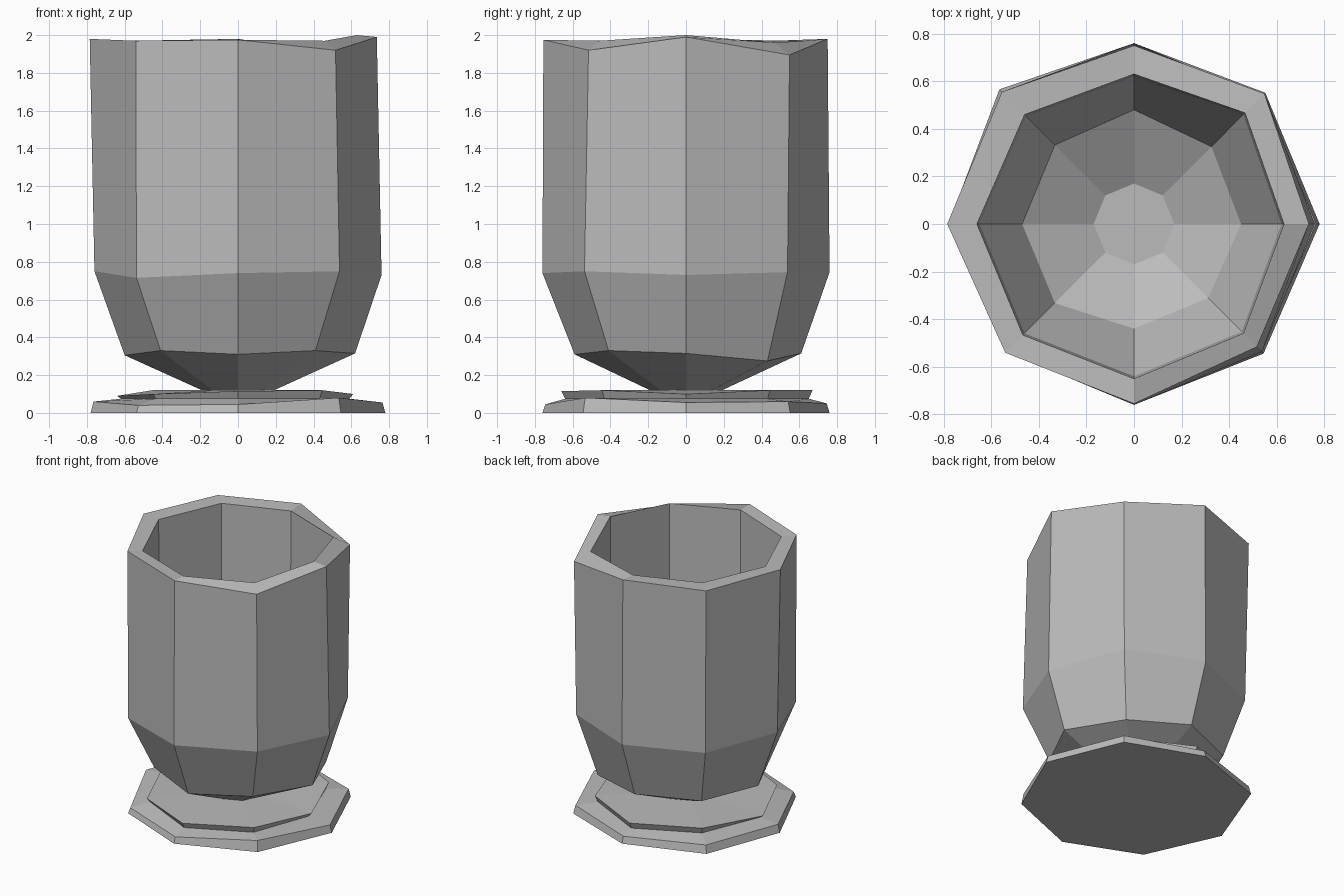
import bpy
import bmesh
import math

SIDES = 8

default_cube = bpy.data.objects.get("Cube")
if default_cube:
    bpy.data.objects.remove(default_cube, do_unlink=True)

stone = bpy.data.materials.new("plain_grey_stone")
stone.use_nodes = True
stone.diffuse_color = (0.5, 0.5, 0.5, 1)
shader = stone.node_tree.nodes["Principled BSDF"]
shader.inputs["Base Color"].default_value = stone.diffuse_color
shader.inputs["Roughness"].default_value = 0.9


def per_corner(value):
    """Expand one number to every corner of an octagon."""
    return value if isinstance(value, list) else [value] * SIDES


def add_ring(bm, radius, height, twist=0.0):
    """Corners run anticlockwise from the +x side."""
    corners = zip(per_corner(radius), per_corner(height))
    ring = []
    for i, (r, z) in enumerate(corners):
        angle = math.tau * i / SIDES + twist
        ring.append(bm.verts.new((r * math.cos(angle), r * math.sin(angle), z)))
    return ring


def build_faceted(name, profile):
    """Skin a stack of uneven octagonal rings and cap both ends."""
    bm = bmesh.new()
    rings = [add_ring(bm, *row) for row in profile]
    for lower, upper in zip(rings, rings[1:]):
        for i in range(SIDES):
            j = (i + 1) % SIDES
            bm.faces.new((lower[i], lower[j], upper[j], upper[i]))
    bm.faces.new(list(reversed(rings[0])))
    bm.faces.new(rings[-1])
    bmesh.ops.recalc_face_normals(bm, faces=bm.faces)
    mesh = bpy.data.meshes.new(name)
    bm.to_mesh(mesh)
    bm.free()
    mesh.materials.append(stone)
    obj = bpy.data.objects.new(name, mesh)
    bpy.context.collection.objects.link(obj)
    return obj


# Stepped foot: wide slab, shallow ledge, thin upper tier, raised centre
slab_radius = [0.78, 0.78, 0.76, 0.8, 0.78, 0.76, 0.76, 0.77]
slab_top = [0.055, 0.06, 0.05, 0.06, 0.06, 0.04, 0.045, 0.08]
tier_radius = [0.61, 0.63, 0.67, 0.64, 0.64, 0.63, 0.66, 0.63]
tier_top = [0.1, 0.12, 0.12, 0.12, 0.09, 0.1, 0.115, 0.12]
build_faceted("foot", [
    (slab_radius, 0),
    ([r - 0.015 for r in slab_radius], slab_top),
    ([r - 0.02 for r in tier_radius], 0.075),
    (tier_radius, tier_top),
    (0.17, 0.12),
    (0.13, 0.135),
])

# Hollow cup: outer wall upwards, over the rim, inner wall down to the floor
belly_low = [0.62, 0.61, 0.61, 0.61, 0.6, 0.58, 0.59, 0.58]
belly_low_z = [0.315, 0.275, 0.315, 0.31, 0.305, 0.33, 0.31, 0.33]
belly_high_z = [0.73, 0.745, 0.745, 0.74, 0.75, 0.715, 0.74, 0.75]
rim_radius = [0.735, 0.775, 0.75, 0.785, 0.785, 0.765, 0.755, 0.73]
rim_z = [1.99, 1.895, 1.98, 1.97, 1.98, 1.97, 1.975, 1.92]
lip_radius = [0.63, 0.66, 0.63, 0.65, 0.66, 0.66, 0.65, 0.65]
lip_z = [2.0, 1.96, 1.97, 1.97, 1.97, 1.965, 1.97, 1.97]
well_radius = [0.45, 0.46, 0.48, 0.47, 0.47, 0.47, 0.44, 0.44]
build_faceted("cup", [
    (0.18, 0.115),
    (belly_low, belly_low_z),
    (0.76, belly_high_z),
    (rim_radius, rim_z),
    (lip_radius, lip_z),
    ([r - 0.01 for r in lip_radius], 0.77),
    (well_radius, 0.39),
    (0.17, 0.22),
])
